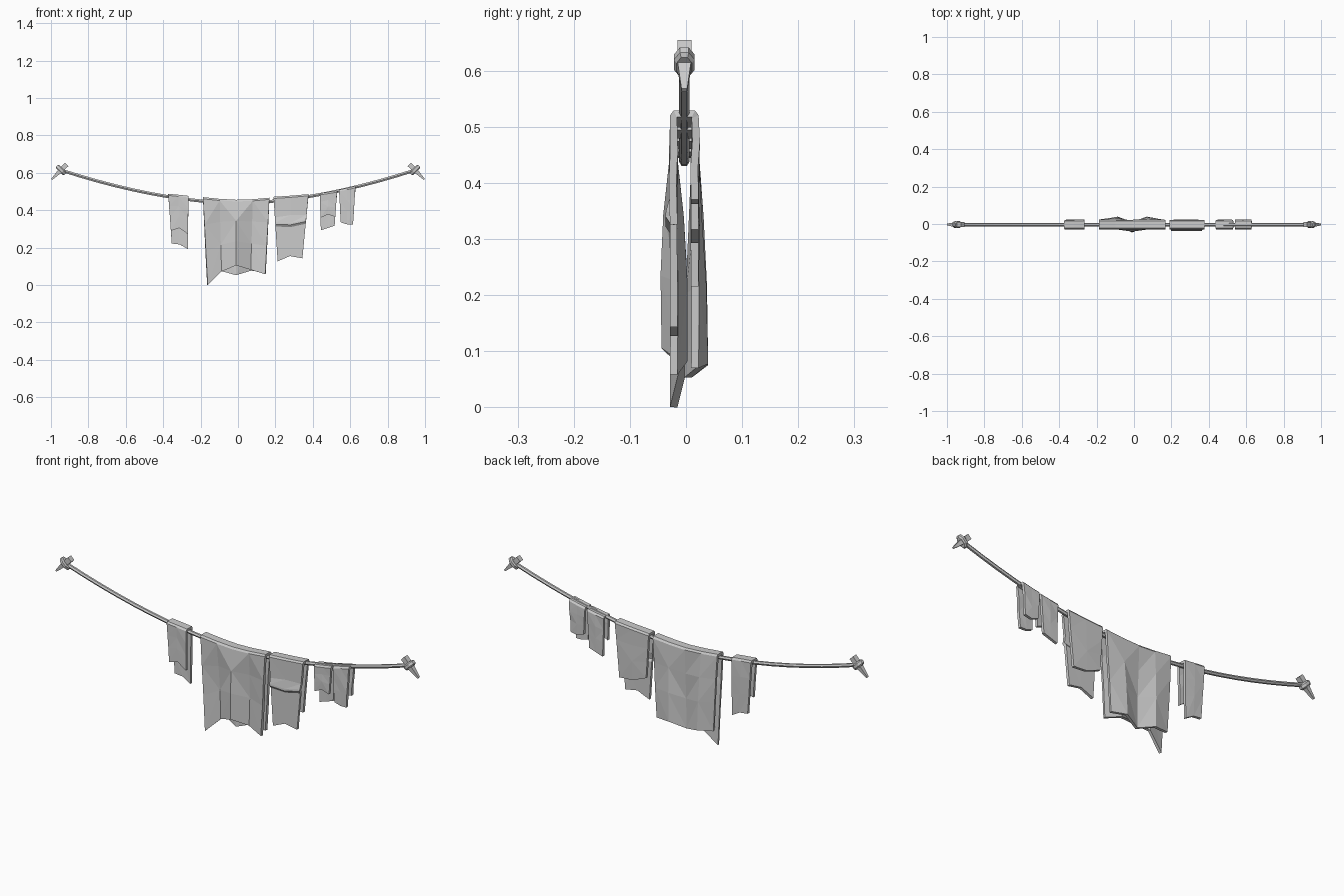
import bpy, bmesh, math, random
from mathutils import Vector, Matrix

if "Cube" in bpy.data.objects:
    bpy.data.objects.remove(bpy.data.objects["Cube"])

random.seed(4)
YC = -0.003  # depth of the rope's centre line


def rope_z(x):
    return 0.438 + 0.173 * (abs(x) / 0.935) ** 1.75


def add_mesh(name, bm):
    me = bpy.data.meshes.new(name)
    bm.to_mesh(me)
    bm.free()
    ob = bpy.data.objects.new(name, me)
    bpy.context.collection.objects.link(ob)
    return ob


def loft(name, sections, sides, matrix):
    """Stack of regular rings given as (height, half width x, half width y)."""
    bm = bmesh.new()
    rings = []
    for h, rx, ry in sections:
        k = 1 / math.cos(math.pi / sides)
        rings.append([bm.verts.new(matrix @ Vector((
            rx * k * math.cos(2 * math.pi * (i + 0.5) / sides),
            ry * k * math.sin(2 * math.pi * (i + 0.5) / sides), h))) for i in range(sides)])
    for a, b in zip(rings, rings[1:]):
        for i in range(sides):
            j = (i + 1) % sides
            bm.faces.new((a[i], a[j], b[j], b[i]))
    bm.faces.new(rings[0][::-1])
    bm.faces.new(rings[-1])
    bmesh.ops.recalc_face_normals(bm, faces=bm.faces)
    return add_mesh(name, bm)


# Sagging rope
N = 20
curve = bpy.data.curves.new("rope", 'CURVE')
curve.dimensions = '3D'
curve.bevel_depth = 0.0095
curve.bevel_resolution = 1
curve.use_fill_caps = True
sp = curve.splines.new('POLY')
sp.points.add(N)
for i, p in enumerate(sp.points):
    x = -0.94 + 1.88 * i / N
    p.co = (x, YC, rope_z(x), 1)
sp.use_smooth = False
rope = bpy.data.objects.new("rope", curve)
bpy.context.collection.objects.link(rope)
bpy.context.view_layer.objects.active = rope
rope.select_set(True)
bpy.ops.object.convert(target='MESH')

# Slanted stakes with the rope knotted around them
for side, label in ((-1, "left"), (1, "right")):
    m = Matrix.Translation((side * 0.996, YC, 0.565)) @ Matrix.Rotation(-side * math.radians(45), 4, 'Y')
    loft(label + "_stake", [(0, 0.004, 0.005), (0.065, 0.012, 0.0125), (0.114, 0.013, 0.0125)], 4, m)
    loft(label + "_knot", [(0.058, 0.024, 0.014), (0.064, 0.031, 0.0185),
                           (0.077, 0.031, 0.0185), (0.083, 0.024, 0.014)], 8, m)


def cloth(name, top_x, low_x, top_z, front, back, wave_f=None, wave_b=None, crease=None):
    """Sheet folded over the rope; front/back list the hem heights from left to right."""
    n = len(front)
    wave_f = wave_f or [0] * n
    wave_b = wave_b or [0] * n
    low = min(front + back)
    rows = [0.3, 0.62, 1.0]
    bm = bmesh.new()
    cols = []
    for i in range(n):
        u = i / (n - 1)
        xt = top_x[0] + (top_x[1] - top_x[0]) * u
        xl = low_x[0] + (low_x[1] - low_x[0]) * u
        zt = top_z[i]

        def point(y, z):
            k = (zt - z) / (zt - low)
            return bm.verts.new((xt + (xl - xt) * k, YC + y, z))

        def panel(sign, hem, wave):
            pts = []
            for t in rows:
                z = zt - 0.01 + (hem - zt + 0.01) * t
                jitter = random.uniform(-0.0015, 0.0025) if t < 1 else 0
                w = min(1, t / 0.45) if sign < 0 else min(1, t / 0.75)
                if sign < 0 and crease and t == 0.62:
                    # overhanging tuck across the front
                    zc = crease[i]
                    pts += [point(-0.033, zc + 0.009), point(-0.0335, zc), point(-0.0255, zc - 0.012)]
                    continue
                pts.append(point(sign * (0.0255 + jitter) + wave * w, z))
            return pts

        f = panel(-1, front[i], wave_f[i])
        b = panel(1, back[i], wave_b[i])
        ridge = [point(-0.0255, zt - 0.009), point(-0.019, zt), point(0.019, zt), point(0.0255, zt - 0.009)]
        cols.append(f[::-1] + ridge + b)
    for a, b in zip(cols, cols[1:]):
        for j in range(len(a) - 1):
            q = (a[j], b[j], b[j + 1], a[j + 1])
            flip = random.random() < 0.5
            for tri in (((0, 1, 2), (0, 2, 3)) if flip else ((0, 1, 3), (1, 2, 3))):
                bm.faces.new([q[k] for k in tri])
    ob = add_mesh(name, bm)
    mod = ob.modifiers.new("thickness", 'SOLIDIFY')
    mod.thickness = 0.0135
    mod.offset = -1
    return ob


# Five cloths from left to right
cloth("left_cloth", (-0.373, -0.265), (-0.352, -0.268), [0.488, 0.483, 0.477],
      [0.29, 0.305, 0.272], [0.222, 0.217, 0.192])
cloth("large_cloth", (-0.187, 0.168), (-0.162, 0.142), [0.47, 0.461, 0.456, 0.459, 0.467],
      [0.0, 0.073, 0.105, 0.082, 0.058], [0.085, 0.075, 0.053, 0.077, 0.07],
      [0, 0.018, -0.015, 0.018, 0], [0, 0.017, -0.012, 0.017, 0])
cloth("medium_cloth", (0.19, 0.377), (0.212, 0.343), [0.472, 0.478, 0.486],
      [0.127, 0.155, 0.143], [0.25, 0.22, 0.215], crease=[0.325, 0.322, 0.34])
cloth("small_cloth", (0.437, 0.53), (0.443, 0.515), [0.491, 0.498, 0.506],
      [0.36, 0.378, 0.365], [0.293, 0.305, 0.317])
cloth("right_cloth", (0.54, 0.628), (0.55, 0.615), [0.51, 0.519, 0.529],
      [0.335, 0.325, 0.325], [0.375, 0.362, 0.37])
